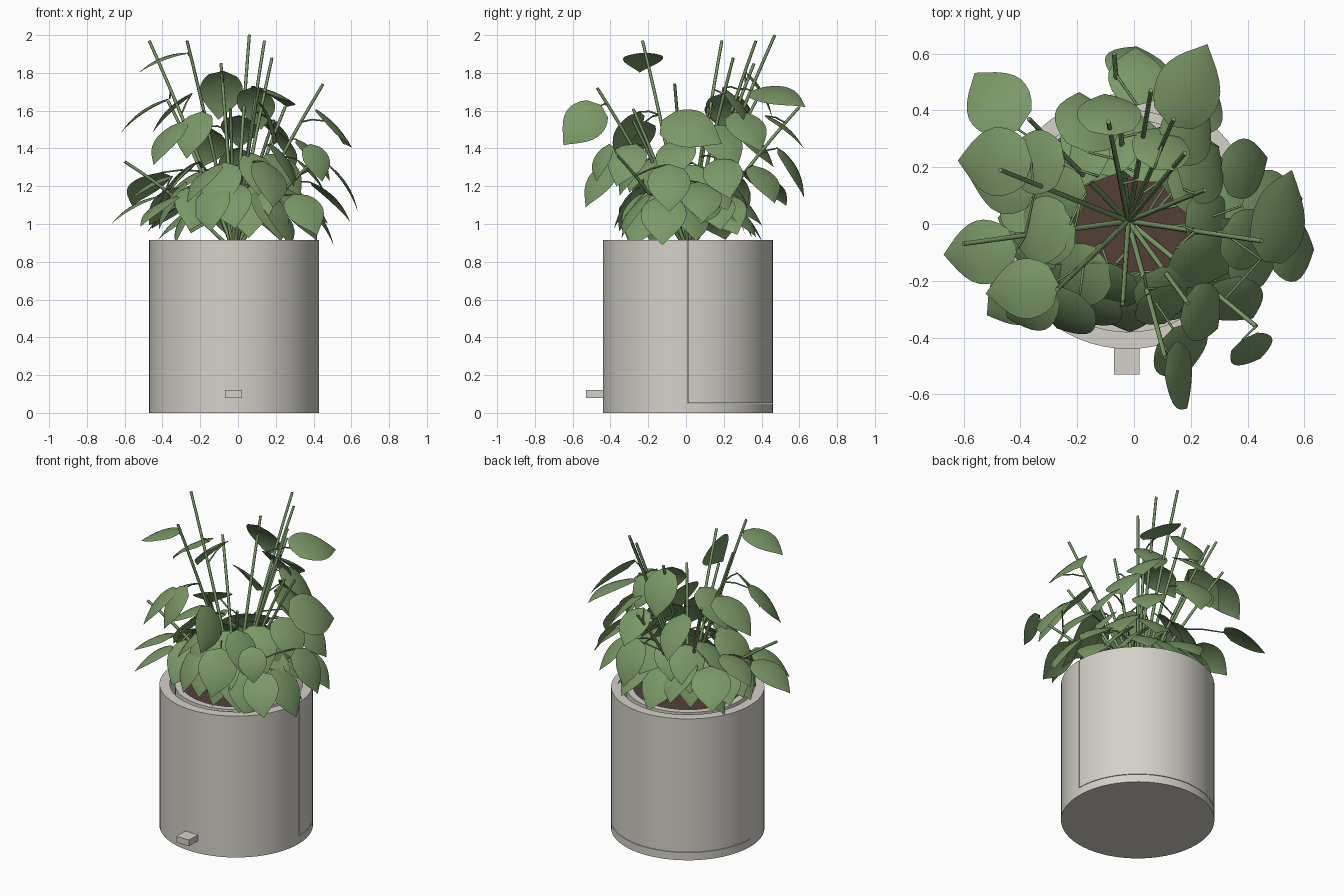
import bpy, bmesh, math, random
from mathutils import Vector

random.seed(11)
if "Cube" in bpy.data.objects:
    bpy.data.objects.remove(bpy.data.objects["Cube"], do_unlink=True)


def material(name, rgb):
    mat = bpy.data.materials.new(name)
    mat.use_nodes = True
    mat.diffuse_color = (*rgb, 1)
    mat.node_tree.nodes["Principled BSDF"].inputs["Base Color"].default_value = (*rgb, 1)
    return mat


stone = material("warm grey stone", (0.66, 0.635, 0.585))
green = material("leaf green", (0.195, 0.315, 0.137))
earth = material("brown soil", (0.085, 0.05, 0.037))
CENTRE = Vector((-0.02, 0.01, 0))


def finish(bm, name, mat, recalc=True, angle=40):
    bmesh.ops.remove_doubles(bm, verts=bm.verts, dist=0.0002)
    if recalc:
        bmesh.ops.recalc_face_normals(bm, faces=bm.faces)
    mesh = bpy.data.meshes.new(name)
    bm.to_mesh(mesh)
    bm.free()
    mesh.materials.append(mat)
    obj = bpy.data.objects.new(name, mesh)
    bpy.context.collection.objects.link(obj)
    bpy.ops.object.select_all(action='DESELECT')
    obj.select_set(True)
    bpy.context.view_layer.objects.active = obj
    bpy.ops.object.shade_smooth_by_angle(angle=math.radians(angle))


def lathe(name, profile, mat, start=0, end=360, steps=64):
    """Sweep a closed (radius, height) profile about the pot axis."""
    bm = bmesh.new()
    rings = []
    for i in range(steps + 1):
        a = math.radians(start + (end - start) * i / steps)
        rings.append([bm.verts.new(CENTRE + Vector((r * math.cos(a), r * math.sin(a), z)))
                      for r, z in profile])
    n = len(profile)
    for p, q in zip(rings, rings[1:]):
        for k in range(n):
            if profile[k][0] or profile[(k + 1) % n][0]:
                bm.faces.new((p[k], q[k], q[(k + 1) % n], p[(k + 1) % n]))
    if end - start < 360:
        bm.faces.new(rings[0])
        bm.faces.new(rings[-1])
    finish(bm, name, mat)


# Outer planter: fixed front half, low rear base and rear panel
R, INNER, TOP, BASE, GAP = 0.45, 0.39, 0.915, 0.05, 0.003
lathe("planter_front", [(0, 0), (R, 0), (R, TOP), (INNER, TOP), (INNER, BASE), (0, BASE)],
      stone, 180, 360, 32)
lathe("planter_rear_base", [(0, 0), (R, 0), (R, BASE), (0, BASE)], stone, 0, 180, 32)
lathe("planter_rear_panel",
      [(INNER, BASE + GAP), (R, BASE + GAP), (R, TOP), (INNER, TOP)], stone, 0.4, 180, 32)

# Inner pot and soil
lathe("inner_pot", [(0, 0.06), (0.36, 0.06), (0.36, 0.915), (0.32, 0.915), (0.32, 0.1), (0, 0.1)], stone)
lathe("soil", [(0, 0.5), (0.319, 0.5), (0.319, 0.87), (0, 0.88)], earth)

# Drain spout
bm = bmesh.new()
bmesh.ops.create_cube(bm, size=1)
for v in bm.verts:
    v.co = Vector((v.co.x * 0.09 - 0.025, v.co.y * 0.11 - 0.475, v.co.z * 0.04 + 0.1))
finish(bm, "drain_spout", stone)


def tube(bm, points, r0, r1, sides=8):
    rings = []
    axis = (points[-1] - points[0]).normalized()
    u = axis.orthogonal().normalized()
    w = axis.cross(u)
    for i, p in enumerate(points):
        r = r0 + (r1 - r0) * i / (len(points) - 1)
        rings.append([bm.verts.new(p + r * (u * math.cos(a) + w * math.sin(a)))
                      for a in (math.tau * k / sides for k in range(sides))])
    for p, q in zip(rings, rings[1:]):
        for k in range(sides):
            bm.faces.new((p[k], p[(k + 1) % sides], q[(k + 1) % sides], q[k]))
    bm.faces.new(rings[0])
    bm.faces.new(rings[-1])


# Long stems fanning out from the soil, given by their tips
tips = [(-0.07, 0.6, 1.62), (-0.37, 0.37, 1.65), (-0.47, 0.19, 1.97), (-0.6, -0.07, 1.33),
        (-0.27, -0.23, 1.97), (-0.04, -0.28, 1.61), (0.11, -0.47, 1.72), (0.19, -0.28, 1.55),
        (0.45, -0.06, 1.74), (0.25, 0.12, 1.62), (0.18, 0.25, 1.88), (0.14, 0.37, 1.97),
        (0.06, 0.47, 2.0), (-0.09, 0.36, 1.85), (0.43, -0.36, 1.36)]
root = CENTRE + Vector((0, 0, 0.85))
stems = bmesh.new()
anchors = []
for tip in map(Vector, tips):
    path = []
    for i in range(9):
        t = i / 8
        p = root.lerp(tip, t)
        p.z += 0.12 * t * (1 - t)
        path.append(p)
    tube(stems, path, 0.01, 0.008)
    anchors += path[2:]


def leaf(bm, x, y, z, pitch, turn, roll, length, rows=10, half=3):
    """Ovate, drooping blade that points away from the pot axis."""
    centre = Vector((x, y, z))
    out = centre - CENTRE
    yaw = math.atan2(out.y, out.x) + math.radians(turn)
    p, tilt = math.radians(pitch), math.radians(roll)
    along = Vector((math.cos(yaw) * math.cos(p), math.sin(yaw) * math.cos(p), -math.sin(p)))
    level = Vector((-math.sin(yaw), math.cos(yaw), 0))
    side = level * math.cos(tilt) + along.cross(level) * math.sin(tilt)
    up = along.cross(side)
    grid = []
    for i in range(rows + 1):
        t = i / rows
        width = 0.38 * length * max(0, math.sin(math.pi * t ** 0.8)) ** (0.5 + 0.55 * t)
        row = []
        for k in range(-half, half + 1):
            u = k / half
            lift = -0.4 * (t - 0.5) ** 2 * length + 0.04 * length - 0.12 * width * u * u
            row.append(bm.verts.new(centre + along * (t - 0.5) * length + side * width * u + up * lift))
        grid.append(row)
    for a, b in zip(grid, grid[1:]):
        for k in range(2 * half):
            bm.faces.new((a[k], b[k], b[k + 1], a[k + 1]))
    # Petiole to the closest stem
    foot = centre - along * 0.49 * length - up * 0.06 * length
    near = min(anchors, key=lambda q: (q - foot).length + max(0, q.z - foot.z))
    tube(stems, [near, near.lerp(foot, 0.5) + Vector((0, 0, 0.01)), foot], 0.005, 0.004, 6)


leaves = bmesh.new()

# Outermost leaves: position, pitch, turn, roll, length
outer = [(-0.4, -0.23, 1.87, 22, -25, 0, 0.28), (0.17, -0.55, 1.53, 45, 0, -60, 0.3),
         (0.52, 0.03, 1.5, 20, 70, 45, 0.36), (0.01, 0.57, 1.28, 62, 0, 10, 0.3),
         (0.2, 0.49, 1.68, 15, 0, 20, 0.33), (-0.09, 0.4, 1.69, 60, 0, 10, 0.3),
         (-0.49, 0.44, 1.2, 35, -10, 0, 0.31), (-0.5, 0.22, 1.59, 35, 22, 0, 0.32),
         (-0.55, -0.1, 1.09, 30, -8, 0, 0.3), (-0.36, 0.22, 1.6, 45, 25, 0, 0.3),
         (0.57, -0.09, 1.2, 58, 10, 0, 0.3), (0.43, -0.12, 1.03, 55, 12, 0, 0.32),
         (0.42, -0.45, 1.33, 65, 0, 10, 0.22)]
for spec in outer:
    leaf(leaves, *spec)

# Inner leaves: position and pitch
inner = [(-0.38, -0.28, 1.44, 50), (-0.24, -0.32, 1.48, 60), (0.41, -0.06, 1.35, 50),
         (0.25, -0.32, 1.32, 55), (0.2, 0.33, 1.5, 45), (-0.17, 0.37, 1.42, 45),
         (0.01, 0.53, 1.5, 40), (0.24, 0.42, 1.22, 50), (0.1, -0.3, 1.27, 60),
         (0.5, 0.08, 1.13, 45), (-0.43, -0.26, 1.08, 35), (0.1, 0.28, 1.62, 55),
         (0.25, 0.2, 1.42, 50), (-0.47, 0.14, 1.2, 30), (0.17, -0.46, 1.22, 55),
         (0.4, 0.2, 1.25, 50), (-0.3, -0.05, 1.25, 45), (0.36, -0.28, 1.06, 50)]
for spec in inner:
    leaf(leaves, *spec, random.uniform(-15, 15), random.uniform(-25, 25), random.uniform(0.26, 0.31))

# Lower skirt and middle tier, wider across than deep and steeper at the front
for count, wide, deep, height, size in ((23, 0.37, 0.29, 1.04, 0.29), (11, 0.31, 0.26, 1.2, 0.28)):
    for i in range(count):
        a = math.tau * (i + random.uniform(-0.3, 0.3)) / count
        spread = random.uniform(0.9, 1.12)
        leaf(leaves, CENTRE.x + wide * spread * math.cos(a), CENTRE.y + deep * spread * math.sin(a),
             height + random.uniform(-0.03, 0.08),
             random.uniform(35, 55) - 10 * min(0, math.sin(a)),
             random.uniform(-25, 25), random.uniform(-25, 25), size + random.uniform(-0.03, 0.04))

finish(leaves, "leaves", green, recalc=False, angle=60)
finish(stems, "stems", green, angle=65)
